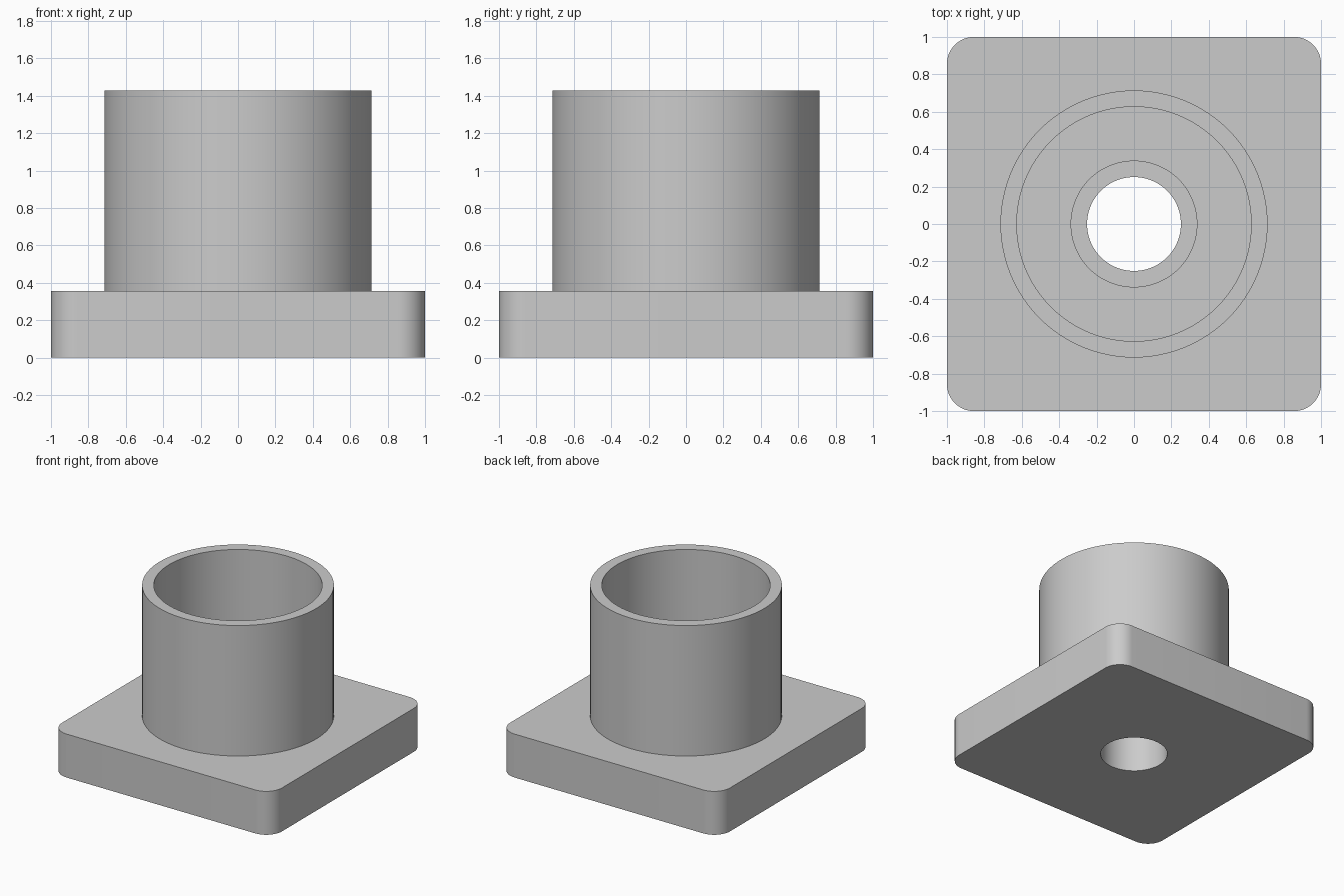
import bpy, bmesh
from math import sin, cos, pi, radians

cube = bpy.data.objects.get("Cube")
if cube:
    bpy.data.objects.remove(cube, do_unlink=True)

grey = bpy.data.materials.new("plain_grey")
grey.use_nodes = True
colour = (0.6, 0.6, 0.6, 1)
grey.diffuse_color = colour
grey.node_tree.nodes["Principled BSDF"].inputs["Base Color"].default_value = colour

SEGMENTS = 96
BASE_TOP = 0.357
BORE = 0.251


def finish(bm, name):
    bmesh.ops.recalc_face_normals(bm, faces=bm.faces)
    mesh = bpy.data.meshes.new(name)
    bm.to_mesh(mesh)
    bm.free()
    mesh.materials.append(grey)
    obj = bpy.data.objects.new(name, mesh)
    bpy.context.collection.objects.link(obj)
    bpy.ops.object.select_all(action='DESELECT')
    obj.select_set(True)
    bpy.context.view_layer.objects.active = obj
    bpy.ops.object.shade_smooth_by_angle(angle=radians(30))


def circle(radius, n=SEGMENTS):
    return [(radius * cos(2 * pi * i / n), radius * sin(2 * pi * i / n)) for i in range(n)]


def rounded_square(half, radius, steps=12):
    points = []
    for corner, (sx, sy) in enumerate([(1, 1), (-1, 1), (-1, -1), (1, -1)]):
        for i in range(steps + 1):
            a = pi / 2 * (corner + i / steps)
            points.append((sx * (half - radius) + radius * cos(a),
                           sy * (half - radius) + radius * sin(a)))
    return points


def plate(name, outlines, z0, z1):
    """Fill between the outlines at both heights and wall each outline."""
    bm = bmesh.new()
    caps = {z0: [], z1: []}
    for outline in outlines:
        low, high = [[bm.verts.new((x, y, z)) for x, y in outline] for z in (z0, z1)]
        n = len(outline)
        for i in range(n):
            j = (i + 1) % n
            bm.faces.new((low[i], low[j], high[j], high[i]))
            caps[z0].append(bm.edges.get((low[i], low[j])))
            caps[z1].append(bm.edges.get((high[i], high[j])))
    for edges in caps.values():
        bmesh.ops.triangle_fill(bm, edges=edges, use_beauty=True)
    finish(bm, name)


def tube(name, inner, outer, z0, z1):
    """Tube with a flat rim, open where it meets the base."""
    bm = bmesh.new()
    profile = [(outer, z0), (outer, z1), (inner, z1), (inner, z0)]
    rings = [[bm.verts.new((x, y, z)) for x, y in circle(r)] for r, z in profile]
    for a, b in zip(rings, rings[1:]):
        for i in range(SEGMENTS):
            j = (i + 1) % SEGMENTS
            bm.faces.new((a[i], a[j], b[j], b[i]))
    finish(bm, name)


# Square foot with rounded corners and a through bore
plate("base_plate", [rounded_square(1.0, 0.143), circle(BORE)], 0, BASE_TOP)
# Tall outer sleeve
tube("outer_sleeve", 0.627, 0.714, BASE_TOP, 1.429)
# Low collar around the bore, inside the sleeve
tube("inner_collar", BORE, 0.339, BASE_TOP, 0.55)
